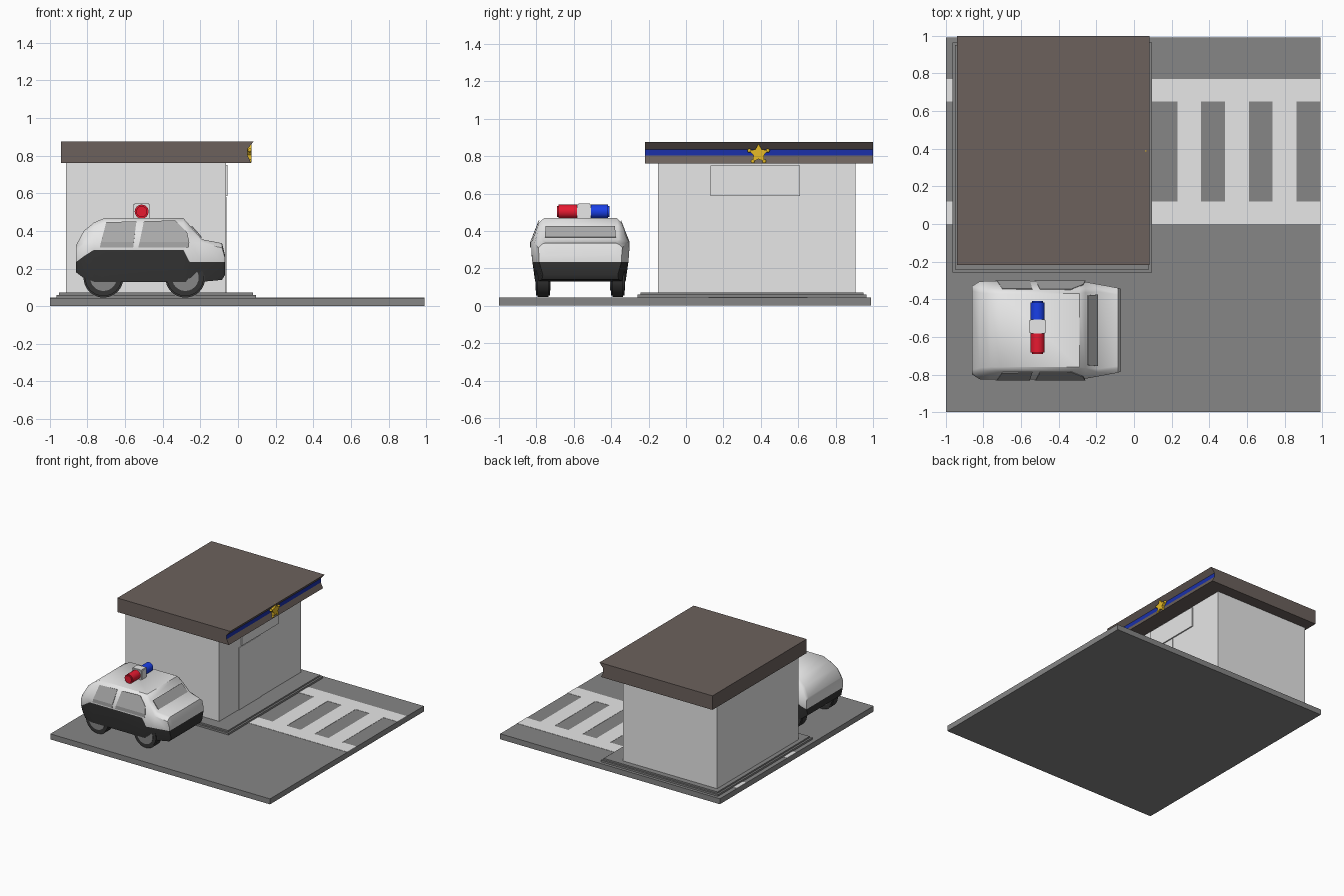
import bpy, bmesh, math
from mathutils import Vector

if "Cube" in bpy.data.objects:
    bpy.data.objects.remove(bpy.data.objects["Cube"])


def material(name, rgb):
    m = bpy.data.materials.new(name)
    m.use_nodes = True
    m.diffuse_color = (*rgb, 1)
    m.node_tree.nodes["Principled BSDF"].inputs["Base Color"].default_value = (*rgb, 1)
    return m


ASPHALT = material("asphalt grey", (0.24, 0.24, 0.24))
WHITE = material("off white", (0.8, 0.8, 0.8))
BROWN = material("roof brown", (0.15, 0.12, 0.108))
BLACK = material("trim black", (0.035, 0.035, 0.035))
GLASS = material("window grey", (0.4, 0.4, 0.4))
RED = material("lamp red", (0.8, 0.01, 0.03))
BLUE = material("lamp blue", (0.01, 0.05, 0.8))
NAVY = material("stripe blue", (0.01, 0.03, 0.4))
GOLD = material("badge gold", (0.8, 0.5, 0.02))


def finish(name, bm, *mats):
    bmesh.ops.recalc_face_normals(bm, faces=bm.faces)
    me = bpy.data.meshes.new(name)
    bm.to_mesh(me)
    bm.free()
    ob = bpy.data.objects.new(name, me)
    bpy.context.collection.objects.link(ob)
    for m in mats:
        me.materials.append(m)
    return ob


def smooth(ob, angle=35):
    bpy.ops.object.select_all(action="DESELECT")
    ob.select_set(True)
    bpy.context.view_layer.objects.active = ob
    bpy.ops.object.shade_smooth_by_angle(angle=math.radians(angle))


def box(name, xs, ys, zs, mat, bevel=0):
    bm = bmesh.new()
    bmesh.ops.create_cube(bm, size=1)
    for v in bm.verts:
        v.co = [(r[0] + r[1]) / 2 + c * (r[1] - r[0]) for c, r in zip(v.co, (xs, ys, zs))]
    if bevel:
        bmesh.ops.bevel(bm, geom=bm.edges[:], offset=bevel, segments=2, affect="EDGES")
    return finish(name, bm, mat)


def prism(name, points, offset, *mats):
    """Extrude a closed outline along an offset."""
    bm = bmesh.new()
    face = bm.faces.new([bm.verts.new(p) for p in points])
    moved = bmesh.ops.extrude_face_region(bm, geom=[face])["geom"]
    bmesh.ops.translate(bm, vec=offset, verts=[g for g in moved if isinstance(g, bmesh.types.BMVert)])
    return finish(name, bm, *mats)


def rod(name, x, ys, z, radius, mat, sides=24, bevel=0.008):
    """Cylinder lying along y with rounded rims."""
    bm = bmesh.new()
    bmesh.ops.create_cone(bm, cap_ends=True, segments=sides, radius1=radius, radius2=radius, depth=ys[1] - ys[0])
    rims = [e for e in bm.edges if any(len(f.verts) > 4 for f in e.link_faces)]
    bmesh.ops.bevel(bm, geom=rims, offset=bevel, segments=2, affect="EDGES")
    for v in bm.verts:
        v.co = (x + v.co.x, (ys[0] + ys[1]) / 2 + v.co.z, z + v.co.y)
    ob = finish(name, bm, mat)
    smooth(ob)
    return ob


# Ground slab with the pedestrian crossing
box("ground", (-1, 0.99), (-1, 0.99), (0, 0.045), ASPHALT)
PAINT_Z = (0.043, 0.047)
for i, y in enumerate((0, 0.65)):
    box(f"crossing_band_{i}", (-1, 0.99), (y, y + 0.12), PAINT_Z, WHITE)
for i in range(3):
    x = 0.23 + i * 0.253
    box(f"crossing_bar_{i}", (x, x + 0.127), (0.12, 0.65), PAINT_Z, WHITE)

# Station: stepped plinth, walls, door and blank sign
box("plinth_lower", (-0.965, 0.095), (-0.258, 0.965), (0.045, 0.06), ASPHALT)
box("plinth_upper", (-0.95, 0.08), (-0.243, 0.95), (0.06, 0.072), ASPHALT)
box("walls", (-0.915, -0.065), (-0.15, 0.905), (0.07, 0.77), WHITE)
box("door", (-0.07, -0.06), (0.1, 0.38), (0.072, 0.58), WHITE)
box("sign", (-0.07, -0.055), (0.13, 0.61), (0.587, 0.75), WHITE)

# Flat roof with a grooved fascia carrying the stripe
roof_outline = [(-0.94, 0.76), (-0.94, 0.875), (0.083, 0.875), (0.05, 0.835),
                (0.05, 0.802), (0.07, 0.76)]
roof = prism("roof", [(x, -0.218, z) for x, z in roof_outline], (0, 1.218, 0), BROWN, NAVY)
for f in roof.data.polygons:
    c = f.center
    if f.normal.x > 0.99 and 0.8 < c.z < 0.84:
        f.material_index = 1

# Badge: five-pointed star with ball tips
star = []
for i in range(10):
    a, r = math.pi / 2 + i * math.pi / 5, (0.052, 0.029)[i % 2]
    star.append((0.05, 0.388 + r * math.cos(a), 0.813 + r * math.sin(a)))
prism("badge_star", star, (0.023, 0, 0), GOLD)
for i in range(5):
    bm = bmesh.new()
    bmesh.ops.create_uvsphere(bm, u_segments=10, v_segments=6, radius=0.011)
    bmesh.ops.translate(bm, verts=bm.verts, vec=Vector(star[2 * i]) + Vector((0.012, 0, 0)))
    smooth(finish(f"badge_tip_{i}", bm, GOLD), 60)

# Car body lofted nose to tail: x, bottom, belt, shoulder, roof, half width, roof half width
CAR_Y = -0.565
stations = [
    (-0.86, 0.18, 0.235, 0.30, 0.325, 0.235, 0.21),
    (-0.82, 0.15, 0.265, 0.33, 0.40, 0.26, 0.20),
    (-0.765, 0.13, 0.30, 0.34, 0.445, 0.262, 0.195),
    (-0.71, 0.13, 0.30, 0.34, 0.468, 0.262, 0.195),
    (-0.29, 0.13, 0.30, 0.34, 0.468, 0.262, 0.195),
    (-0.257, 0.13, 0.235, 0.34, 0.43, 0.257, 0.20),
    (-0.19, 0.13, 0.235, 0.335, 0.355, 0.245, 0.205),
    (-0.085, 0.14, 0.235, 0.31, 0.335, 0.225, 0.19),
    (-0.07, 0.165, 0.235, 0.26, 0.275, 0.22, 0.18),
]
bm = bmesh.new()
rings = []
for x, bottom, belt, shoulder, top, w, wr in stations:
    half = [(w - 0.02, bottom), (w, belt), (w, shoulder),
            (w + (wr - w) * 0.6, shoulder + (top - shoulder) * 0.8), (wr, top)]
    ring = [(y, z) for y, z in half] + [(-y, z) for y, z in reversed(half)]
    rings.append([bm.verts.new((x, CAR_Y + y, z)) for y, z in ring])
count = len(rings[0])
for a, b in zip(rings, rings[1:]):
    for i in range(count):
        j = (i + 1) % count
        f = bm.faces.new((a[i], a[j], b[j], b[i]))
        f.material_index = int(i in (0, count - 2, count - 1))
# End caps split at the belt line
for ring in (rings[0], rings[-1]):
    bm.faces.new((ring[0], ring[1], ring[-2], ring[-1])).material_index = 1
    bm.faces.new(ring[1:-1])
smooth(finish("car_body", bm, WHITE, BLACK), 40)

# Side windows: thin plates on the sloping cabin sides
windows = {
    "rear_window": [(-0.735, 0.312), (-0.70, 0.445), (-0.54, 0.45), (-0.557, 0.312)],
    "front_window": [(-0.53, 0.312), (-0.50, 0.45), (-0.335, 0.455), (-0.27, 0.39), (-0.262, 0.312)],
}


def side_y(z):
    t = max(0, (z - 0.34) / 0.102)
    return 0.264 - 0.04 * t


for name, outline in windows.items():
    for side, s in (("left", 1), ("right", -1)):
        bm = bmesh.new()
        low = [p for p in outline if p[1] < 0.34]
        sill = [(low[0][0] + 0.007, 0.34), (low[1][0] + 0.003, 0.34)]
        for loop in ([sill[0]] + outline[1:-1] + [sill[1]], [low[0], sill[0], sill[1], low[1]]):
            bm.faces.new([bm.verts.new((x, CAR_Y + s * side_y(z), z)) for x, z in loop])
        bmesh.ops.remove_doubles(bm, verts=bm.verts, dist=0.0001)
        bmesh.ops.solidify(bm, geom=bm.faces[:], thickness=0.004)
        finish(f"{name}_{side}", bm, GLASS)

# Windscreen plate on the front slope
screen = [(-0.248, -0.185, 0.424), (-0.195, -0.19, 0.364), (-0.195, 0.19, 0.364), (-0.248, 0.185, 0.424)]
prism("windscreen", [(x, CAR_Y + y, z) for x, y, z in screen], (0.004, 0, 0.003), GLASS)

# Roof light bar
rod("red_lamp", -0.512, (-0.69, -0.575), 0.503, 0.037, RED)
rod("blue_lamp", -0.512, (-0.515, -0.41), 0.503, 0.037, BLUE)
box("lamp_mount", (-0.557, -0.467), (-0.582, -0.508), (0.46, 0.546), WHITE, 0.006)

# Wheels
for end, x in (("rear", -0.715), ("front", -0.28)):
    for side, s in (("left", 1), ("right", -1)):
        centre = CAR_Y + s * 0.2
        rod(f"{end}_tyre_{side}", x, (centre - 0.037, centre + 0.037), 0.152, 0.106, BLACK, 32)
        rod(f"{end}_hub_{side}", x, (centre - 0.04, centre + 0.04), 0.152, 0.075, ASPHALT, 24, 0.004)
